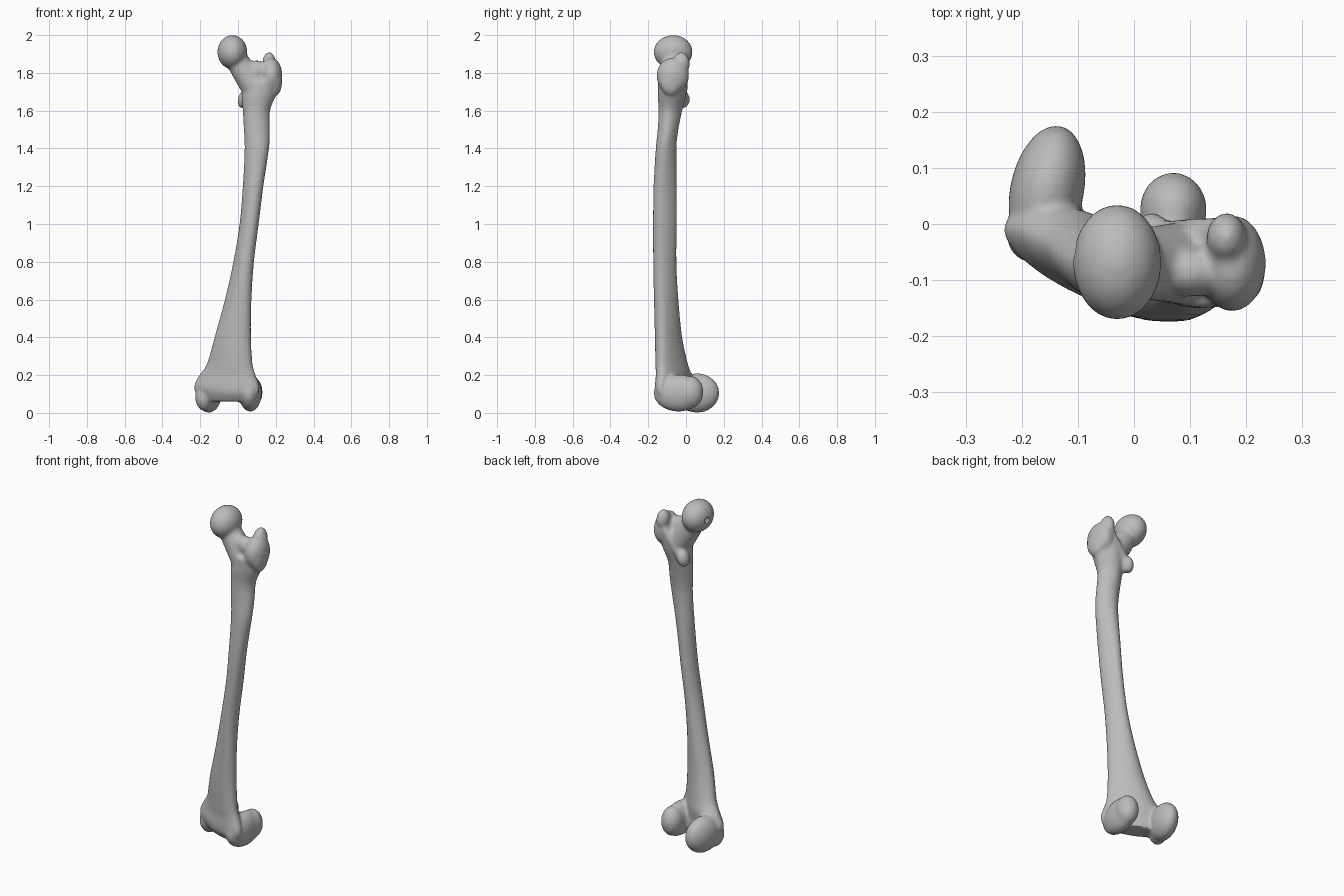
import bpy, bmesh, math
from mathutils import Matrix, Vector

default = bpy.data.objects.get("Cube")
if default:
    bpy.data.objects.remove(default)

SIDES = 32
bone_bm = bmesh.new()


def skin(rings):
    """Join rings of points into a closed tube."""
    loops = [[bone_bm.verts.new(p) for p in ring] for ring in rings]
    for low, high in zip(loops, loops[1:]):
        for i in range(SIDES):
            j = (i + 1) % SIDES
            bone_bm.faces.new((low[i], low[j], high[j], high[i]))
    bone_bm.faces.new(list(reversed(loops[0])))
    bone_bm.faces.new(loops[-1])


def blend(rows, steps=4):
    """Smoothly interpolate between rows of numbers."""
    padded = [rows[0]] + rows + [rows[-1]]
    result = []
    for a, b, c, d in zip(padded, padded[1:], padded[2:], padded[3:]):
        for s in range(steps):
            t = s / steps
            result.append([q + t / 2 * (r - p + t * (2*p - 5*q + 4*r - u + t * (3*(q - r) + u - p)))
                           for p, q, r, u in zip(a, b, c, d)])
    return result + [rows[-1]]


def section(row):
    """Skewed oval fitted to its limits, narrowed towards the rear ridge."""
    z, left, right, front, back, skew = row
    points = []
    for i in range(SIDES):
        a = math.tau * i / SIDES
        narrow = 1 - 0.2 * max(0, math.sin(a))
        points.append(((left + right) / 2 + (right - left) / 2 * math.cos(a) * narrow,
                       (front + back) / 2 + (back - front) / 2 * math.sin(a + skew), z))
    return points


def lobe(centre, radii, turn=0, tilt=0):
    """Rounded mass, turned about z and tilted about y."""
    matrix = (Matrix.Translation(centre) @ Matrix.Rotation(math.radians(turn), 4, 'Z')
              @ Matrix.Rotation(math.radians(tilt), 4, 'Y') @ Matrix.Diagonal((*radii, 1)))
    bmesh.ops.create_uvsphere(bone_bm, u_segments=SIDES, v_segments=20, radius=1, matrix=matrix)


def limb(start, end, r_start, r_end):
    """Tapered round bar between two points."""
    start, end = Vector(start), Vector(end)
    turn = (end - start).to_track_quat('Z', 'Y')
    rings = []
    for centre, r in ((start, r_start), (end, r_end)):
        rings.append([centre + turn @ Vector((r * math.cos(math.tau * i / SIDES),
                                              r * math.sin(math.tau * i / SIDES), 0))
                      for i in range(SIDES)])
    skin(rings)


# Shaft: height, left, right, front, back, skew
shaft = [
    [.06, -.19, .09, -.13, .02, -.7],
    [.10, -.22, .11, -.16, .03, -.7],
    [.14, -.235, .115, -.165, .03, -.7],
    [.20, -.205, .095, -.16, .03, -.65],
    [.26, -.165, .078, -.162, .01, -.55],
    [.40, -.125, .07, -.165, -.02, -.4],
    [.60, -.07, .072, -.17, -.04, -.3],
    [.80, -.025, .085, -.174, -.05, -.2],
    [1.0, .008, .11, -.175, -.048, -.2],
    [1.2, .025, .135, -.172, -.048, -.2],
    [1.4, .035, .165, -.16, -.05, -.1],
    [1.5, .03, .17, -.15, -.04, 0],
    [1.6, .025, .17, -.145, -.02, 0],
    [1.68, .02, .2, -.15, 0, 0],
    [1.76, .04, .22, -.15, .01, 0],
]
skin([section(row) for row in blend(shaft)])

# Lower end: inner and outer condyles
lobe((-.155, .06, .105), (.066, .118, .104), turn=-12)
lobe((-.175, -.01, .085), (.05, .06, .075), turn=-25)
lobe((.065, -.04, .105), (.06, .132, .098), turn=-4)
lobe((.07, .025, .11), (.06, .067, .085))

# Upper end: head, neck and saddle
lobe((-.03, -.068, 1.91), (.079, .103, .09))
limb((-.03, -.07, 1.9), (.1, -.07, 1.71), .056, .076)
lobe((.1, -.085, 1.81), (.07, .045, .056))

# Upper end: large and small bony bumps with the ridge between them
lobe((.175, -.07, 1.785), (.06, .086, .095))
lobe((.165, -.025, 1.85), (.036, .045, .06))
lobe((.2, -.08, 1.76), (.034, .06, .08))
lobe((.032, -.02, 1.66), (.033, .04, .05), tilt=15)
limb((.165, -.015, 1.82), (.04, -.02, 1.66), .028, .026)

bmesh.ops.recalc_face_normals(bone_bm, faces=bone_bm.faces)
mesh = bpy.data.meshes.new("thigh_bone")
bone_bm.to_mesh(mesh)
bone_bm.free()
bone = bpy.data.objects.new("thigh_bone", mesh)
bpy.context.collection.objects.link(bone)

# Fuse the masses into one smooth surface
remesh = bone.modifiers.new("fuse", 'REMESH')
remesh.mode = 'VOXEL'
remesh.voxel_size = 0.009
relax = bone.modifiers.new("relax", 'SMOOTH')
relax.factor = 0.5
relax.iterations = 6

# Small pit in the side of the head
bpy.ops.mesh.primitive_uv_sphere_add(segments=16, ring_count=10, radius=0.02,
                                     location=(-.114, -.045, 1.91))
pit = bpy.context.object
pit.name = "head_pit_cutter"
pit.hide_render = True
pit.hide_set(True)
cut = bone.modifiers.new("pit", 'BOOLEAN')
cut.operation = 'DIFFERENCE'
cut.object = pit

bpy.ops.object.select_all(action='DESELECT')
bone.select_set(True)
bpy.context.view_layer.objects.active = bone
for name in [m.name for m in bone.modifiers]:
    bpy.ops.object.modifier_apply(modifier=name)
bpy.data.objects.remove(pit)

# Colour and shading
grey = bpy.data.materials.new("bone_grey")
grey.use_nodes = True
colour = (0.5, 0.5, 0.5, 1)
grey.diffuse_color = colour
grey.node_tree.nodes["Principled BSDF"].inputs["Base Color"].default_value = colour
bone.data.materials.clear()
bone.data.materials.append(grey)
bpy.ops.object.shade_smooth_by_angle(angle=math.radians(35))
